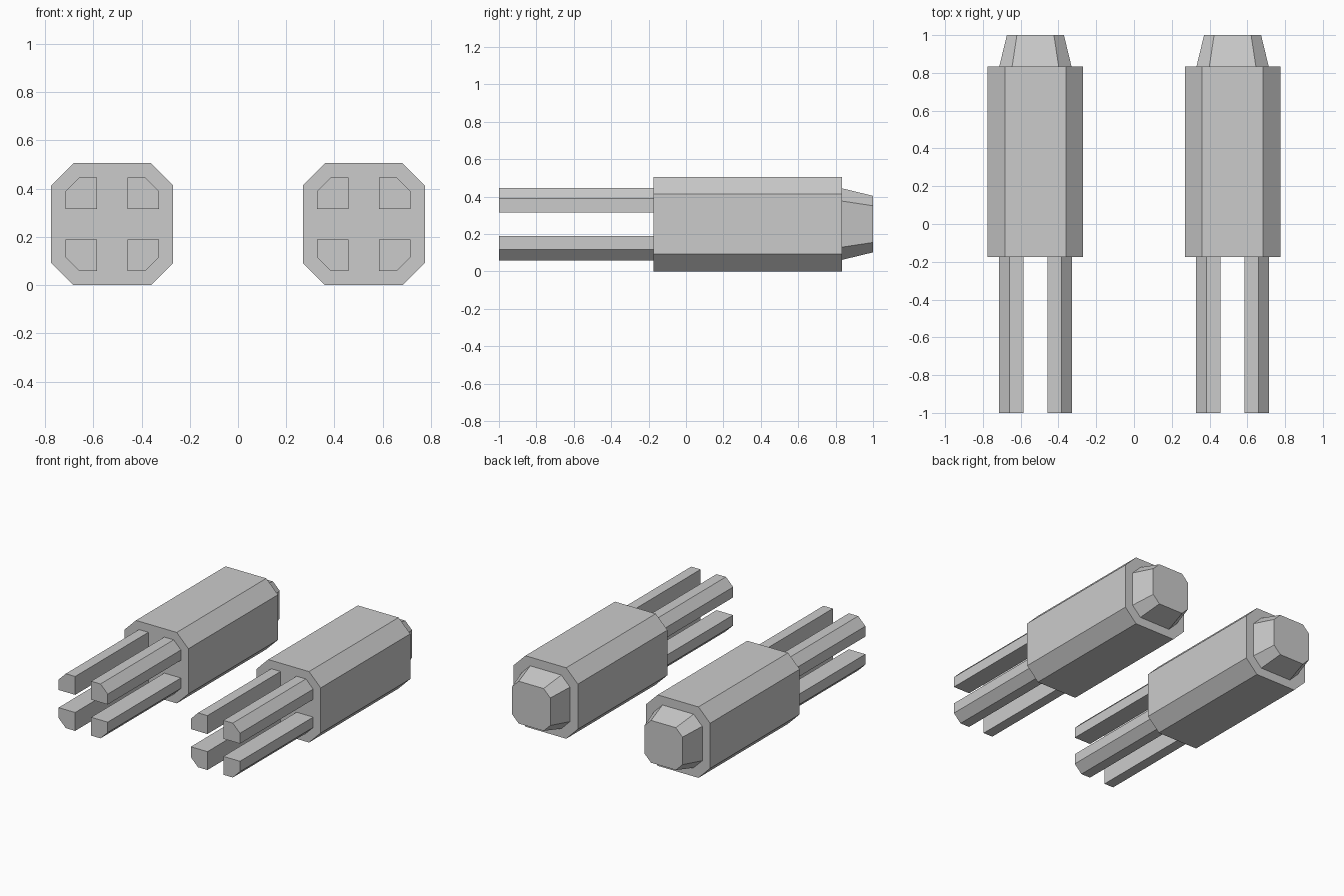
import bpy

if "Cube" in bpy.data.objects:
    bpy.data.objects.remove(bpy.data.objects["Cube"])

CX, CZ = 0.522, 0.253  # centre of one unit in x and z


def octagon(h, c):
    """Chamfered square outline with half size h and chamfer c."""
    k = h - c
    return [(h, -k), (h, k), (k, h), (-k, h), (-h, k), (-h, -k), (-k, -h), (k, -h)]


def loft(name, front, back, y0, y1, cx):
    """Closed solid between two xz outlines at y0 and y1."""
    n = len(front)
    verts = [(cx + x, y0, CZ + z) for x, z in front]
    verts += [(cx + x, y1, CZ + z) for x, z in back]
    faces = [tuple(range(n)), tuple(reversed(range(n, 2 * n)))]
    faces += [(i, i + n, (i + 1) % n + n, (i + 1) % n) for i in range(n)]
    mesh = bpy.data.meshes.new(name)
    mesh.from_pydata(verts, [], faces)
    obj = bpy.data.objects.new(name, mesh)
    bpy.context.collection.objects.link(obj)
    return obj


# Prong outline: small square with its outer corner cut off
prong = [(0.063, 0.063), (0.194, 0.063), (0.194, 0.137), (0.137, 0.194), (0.063, 0.194)]

for side, cx in (("left", -CX), ("right", CX)):
    # Main chamfered block
    body = octagon(0.253, 0.092)
    loft(side + "_body", body, body, -0.175, 0.835, cx)

    # Tapered rear tip
    loft(side + "_tip", octagon(0.191, 0.068), octagon(0.151, 0.053), 0.835, 1.0, cx)

    # Four front prongs, mirrored about the unit's axis
    for sx in (-1, 1):
        for sz in (-1, 1):
            outline = [(x * sx, z * sz) for x, z in prong]
            if sx * sz < 0:
                outline.reverse()
            name = f"{side}_prong_{'upper' if sz > 0 else 'lower'}_{'outer' if sx * cx > 0 else 'inner'}"
            loft(name, outline, outline, -1.0, -0.175, cx)
